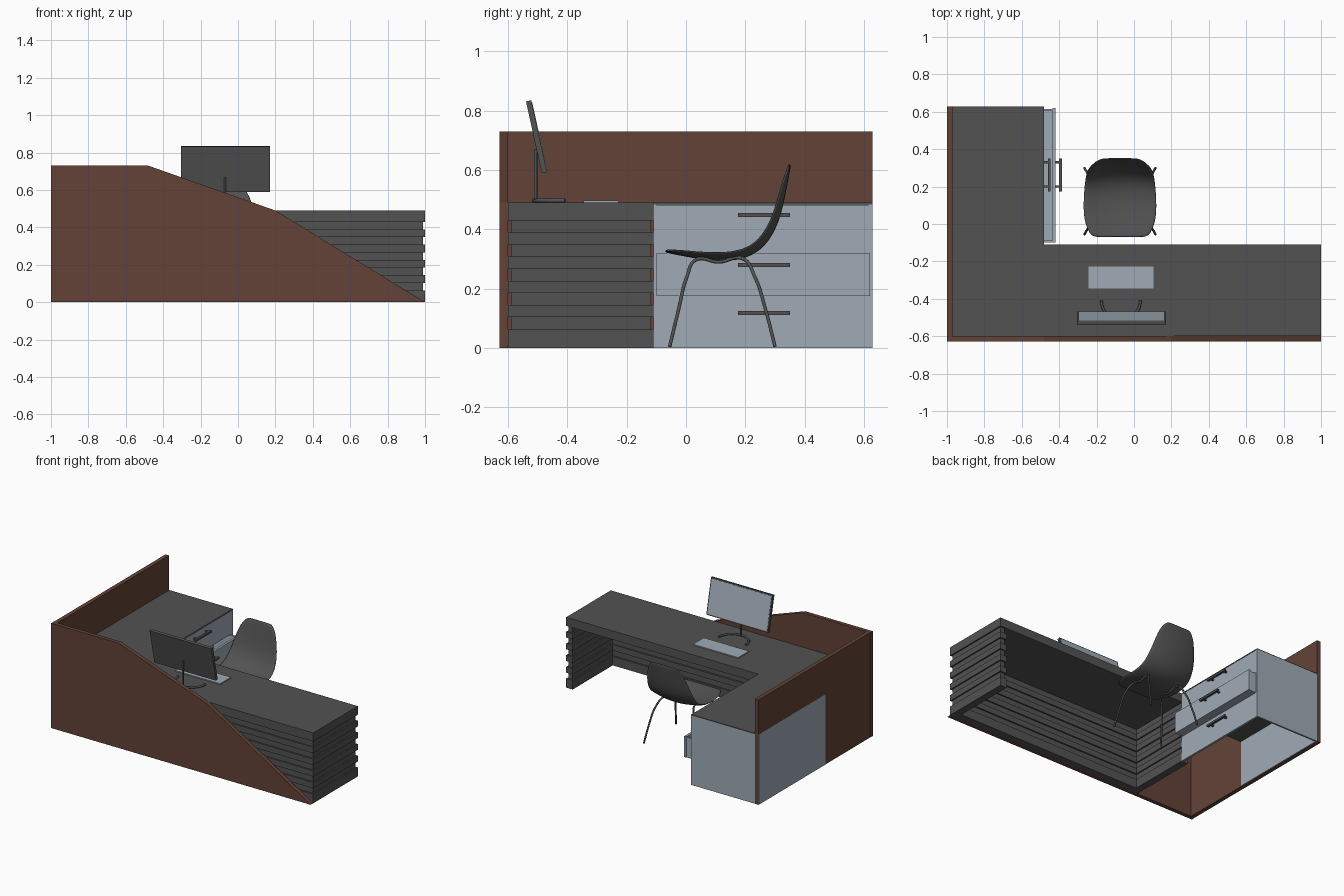
import bpy, bmesh, math
from mathutils import Matrix, Vector

if "Cube" in bpy.data.objects:
    bpy.data.objects.remove(bpy.data.objects["Cube"])


def material(name, rgb):
    m = bpy.data.materials.new(name)
    m.diffuse_color = (*rgb, 1)
    m.use_nodes = True
    m.node_tree.nodes["Principled BSDF"].inputs["Base Color"].default_value = m.diffuse_color
    return m


DARK = material("dark grey", (0.085, 0.085, 0.085))
LIGHT = material("pale blue grey", (0.35, 0.41, 0.47))
BROWN = material("brown wood", (0.125, 0.055, 0.038))


def finish(name, bm, mat):
    bmesh.ops.recalc_face_normals(bm, faces=bm.faces)
    me = bpy.data.meshes.new(name)
    bm.to_mesh(me)
    bm.free()
    me.materials.append(mat)
    ob = bpy.data.objects.new(name, me)
    bpy.context.collection.objects.link(ob)
    return ob


def boxes(name, mat, *bounds):
    """One object from boxes given as (x0, x1, y0, y1, z0, z1)."""
    bm = bmesh.new()
    for x0, x1, y0, y1, z0, z1 in bounds:
        mtx = Matrix.Translation(((x0 + x1) / 2, (y0 + y1) / 2, (z0 + z1) / 2)) \
            @ Matrix.Diagonal((x1 - x0, y1 - y0, z1 - z0, 1))
        bmesh.ops.create_cube(bm, size=1, matrix=mtx)
    return finish(name, bm, mat)


def tube(name, pts, radius, mat):
    """Smooth rod through the points."""
    cu = bpy.data.curves.new(name, 'CURVE')
    cu.dimensions = '3D'
    cu.bevel_depth = radius
    cu.bevel_resolution = 2
    cu.resolution_u = 8
    cu.use_fill_caps = True
    sp = cu.splines.new('BEZIER')
    sp.bezier_points.add(len(pts) - 1)
    for bp, p in zip(sp.bezier_points, pts):
        bp.co = p
        bp.handle_left_type = bp.handle_right_type = 'AUTO'
    cu.materials.append(mat)
    ob = bpy.data.objects.new(name, cu)
    bpy.context.collection.objects.link(ob)
    return ob


# Brown front screen with sloping top, and side screen
bm = bmesh.new()
outline = [(-1, 0), (1, 0), (0.2, 0.49), (-0.48, 0.73), (-1, 0.73)]
face = bm.faces.new([bm.verts.new((x, -0.628, z)) for x, z in outline])
ext = bmesh.ops.extrude_face_region(bm, geom=[face])
bmesh.ops.translate(bm, vec=(0, 0.028, 0),
                    verts=[v for v in ext["geom"] if isinstance(v, bmesh.types.BMVert)])
finish("front_screen", bm, BROWN)
boxes("side_screen", BROWN, (-0.999, -0.97, -0.6, 0.628, 0, 0.73))

# L-shaped desk top, thin where it lies on the cabinet
boxes("desk_top", DARK, (-0.97, 1, -0.6, -0.11, 0.43, 0.49),
      (-0.97, -0.48, -0.11, 0.628, 0.484, 0.49))

# Slatted panels: full and recessed bands alternate
PITCH = 0.367 / 9


def slats(name, x0, x1, y0, y1, dx, dy):
    bands = []
    for k in range(10):
        top = 0.43 - PITCH * k
        bottom = 0 if k == 9 else top - PITCH
        ix, iy = (dx, dy) if k % 2 == 0 else (0, 0)
        bands.append((x0 + ix, x1 - ix, y0 + iy, y1 - iy, bottom, top))
    boxes(name, DARK, *bands)


slats("slatted_right_leg", 0.95, 1, -0.6, -0.11, 0.01, 0.01)
slats("slatted_inner_leg", -0.53, -0.48, -0.6, -0.11, 0.01, 0.01)
slats("slatted_modesty_panel", -0.48, 0.95, -0.6, -0.55, -0.015, 0.01)

# Drawer cabinet: open below, with outer and inner side plates
boxes("cabinet_shell", LIGHT,
      (-1, -0.998, -0.11, 0.627, 0, 0.49),
      (-0.97, -0.965, -0.11, 0.628, 0, 0.484),
      (-0.97, -0.48, 0.616, 0.628, 0, 0.484),
      (-0.495, -0.48, -0.11, -0.1, 0, 0.484))
boxes("cabinet_shelf", DARK, (-0.965, -0.495, -0.11, 0.616, 0.32, 0.325))
boxes("bottom_drawer_front", LIGHT, (-0.495, -0.48, -0.1, 0.616, 0, 0.175))
boxes("top_drawer_front", LIGHT, (-0.495, -0.48, -0.1, 0.616, 0.32, 0.482))
boxes("open_drawer", LIGHT,
      (-0.435, -0.42, -0.1, 0.62, 0.175, 0.32),
      (-0.62, -0.435, -0.1, -0.088, 0.175, 0.315),
      (-0.62, -0.435, 0.603, 0.615, 0.175, 0.315),
      (-0.62, -0.435, -0.088, 0.603, 0.175, 0.185),
      (-0.62, -0.61, -0.088, 0.603, 0.185, 0.315))

# Drawer handles
for label, x, z in (("bottom", -0.48, 0.118), ("middle", -0.42, 0.28), ("top", -0.48, 0.448)):
    posts = [(x, x + 0.025, y - 0.006, y + 0.006, z - 0.005, z + 0.005) for y in (0.2, 0.33)]
    boxes(label + "_drawer_handle", DARK,
          (x + 0.02, x + 0.034, 0.175, 0.35, z - 0.007, z + 0.007), *posts)

# Monitor: tilted panel with a pale screen plate
tilt = Matrix.Translation((-0.066, -0.504, 0.712)) @ Matrix.Rotation(0.216, 4, 'X')
for name, mat, b in (
        ("monitor_body", DARK, (-0.238, 0.238, -0.009, 0.009, -0.124, 0.124)),
        ("monitor_screen", LIGHT, (-0.23, 0.23, 0.009, 0.011, -0.116, 0.116))):
    boxes(name, mat, b).matrix_world = tilt
tube("monitor_post", [(-0.07, -0.507, 0.492), (-0.07, -0.507, 0.67)], 0.006, DARK)
tube("monitor_base", [(-0.07 + 0.105 * math.cos(a), -0.408 + 0.105 * math.sin(a), 0.497)
                      for a in (math.pi * (1 + i / 8) for i in range(9))], 0.007, DARK)

# Keyboard
boxes("keyboard", LIGHT, (-0.243, 0.105, -0.346, -0.227, 0.49, 0.497))

# Chair shell: stations of (y, z, half width)
CX = -0.075
stations = [(-0.07, 0.327, 0.135), (-0.055, 0.323, 0.165), (0.0, 0.312, 0.188),
            (0.06, 0.301, 0.197), (0.13, 0.295, 0.196), (0.2, 0.304, 0.192),
            (0.255, 0.335, 0.187), (0.295, 0.39, 0.18), (0.32, 0.46, 0.168),
            (0.335, 0.54, 0.147), (0.345, 0.59, 0.125), (0.35, 0.622, 0.09)]
bm = bmesh.new()
rows = []
for i, (y, z, w) in enumerate(stations):
    a = stations[max(i - 1, 0)]
    b = stations[min(i + 1, len(stations) - 1)]
    t = Vector((0, b[0] - a[0], b[1] - a[1])).normalized()
    n = Vector((0, -t.z, t.y))
    lift = 0.028 * math.sin(math.pi * i / (len(stations) - 1))
    rows.append([bm.verts.new(Vector((CX + w * u / 4, y, z)) + n * lift * (u / 4) ** 2)
                 for u in range(-4, 5)])
for r0, r1 in zip(rows, rows[1:]):
    for j in range(8):
        bm.faces.new((r0[j], r0[j + 1], r1[j + 1], r1[j]))
shell = finish("chair_shell", bm, DARK)
for p in shell.data.polygons:
    p.use_smooth = True
sol = shell.modifiers.new("thickness", 'SOLIDIFY')
sol.thickness = 0.009
sol.offset = 0
sub = shell.modifiers.new("smooth", 'SUBSURF')
sub.levels = sub.render_levels = 1

# Chair legs: one bent rod per side, front foot to back foot
for side, s in (("left", -1), ("right", 1)):
    path = [(0.19, -0.055, 0.005), (0.172, -0.025, 0.13), (0.15, 0.003, 0.24),
            (0.12, 0.035, 0.298), (0.115, 0.11, 0.29), (0.12, 0.19, 0.302),
            (0.15, 0.232, 0.24), (0.172, 0.268, 0.13), (0.19, 0.3, 0.005)]
    tube("chair_legs_" + side, [(CX + s * x, y, z) for x, y, z in path], 0.006, DARK)
